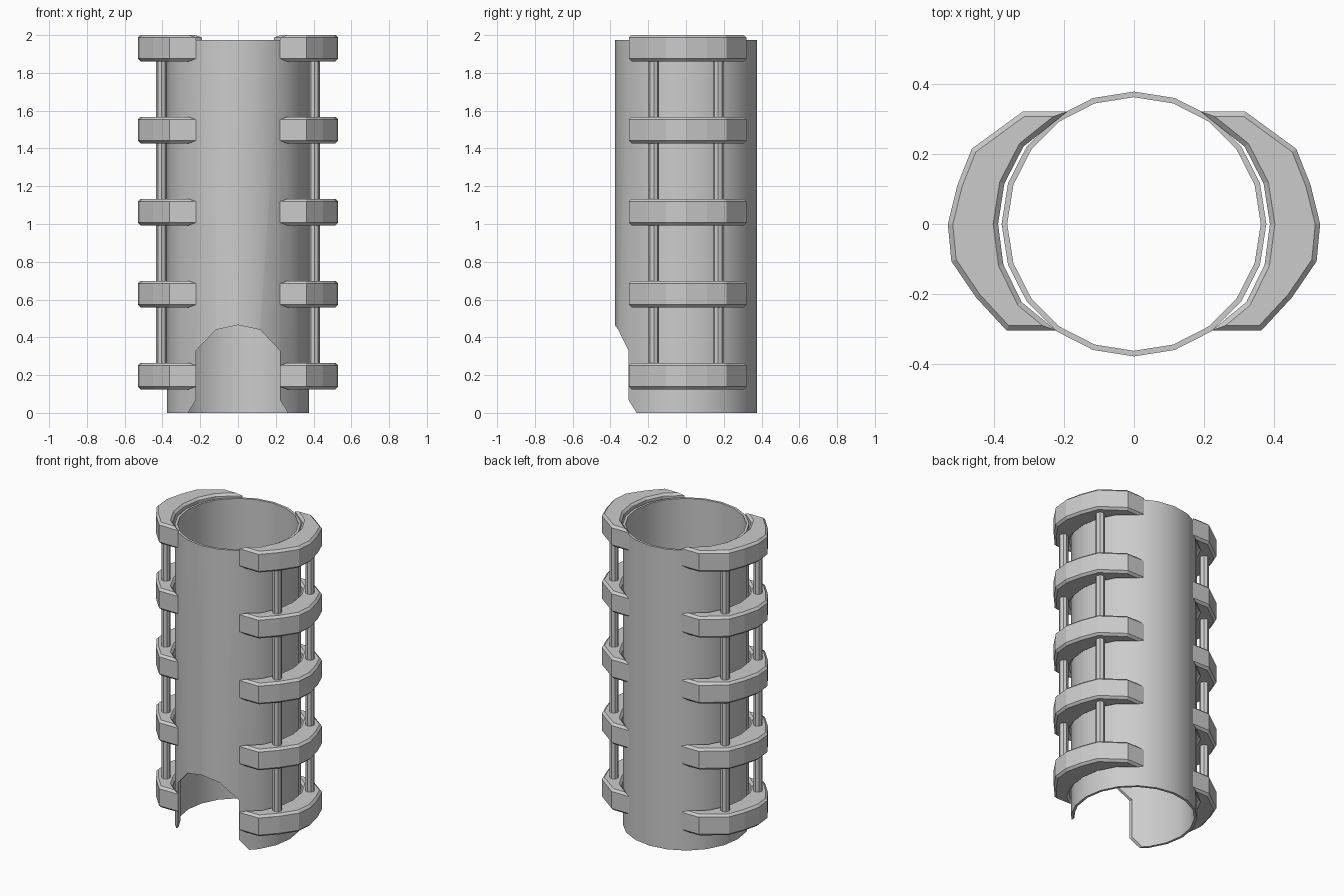
import bpy, bmesh, math

if "Cube" in bpy.data.objects:
    bpy.data.objects.remove(bpy.data.objects["Cube"])


def add_object(name, bm):
    bmesh.ops.recalc_face_normals(bm, faces=bm.faces)
    mesh = bpy.data.meshes.new(name)
    bm.to_mesh(mesh)
    bm.free()
    obj = bpy.data.objects.new(name, mesh)
    bpy.context.collection.objects.link(obj)
    return obj


def activate(obj):
    bpy.ops.object.select_all(action='DESELECT')
    obj.select_set(True)
    bpy.context.view_layer.objects.active = obj


def prism(points, offset):
    """Extrude a closed outline of 3D points along offset."""
    bm = bmesh.new()
    face = bm.faces.new([bm.verts.new(p) for p in points])
    new = bmesh.ops.extrude_face_region(bm, geom=[face], use_keep_orig=True)["geom"]
    bmesh.ops.translate(bm, vec=offset, verts=[g for g in new if isinstance(g, bmesh.types.BMVert)])
    bmesh.ops.recalc_face_normals(bm, faces=bm.faces)
    return bm


# Open 20-sided tube
SIDES, HEIGHT = 20, 1.975
bm = bmesh.new()
rings = []
for r, z in ((0.377, 0), (0.377, HEIGHT), (0.361, HEIGHT), (0.361, 0)):
    rings.append([bm.verts.new((r * math.sin(2 * math.pi * i / SIDES),
                                r * math.cos(2 * math.pi * i / SIDES), z)) for i in range(SIDES)])
for k in range(4):
    a, b = rings[k], rings[(k + 1) % 4]
    for i in range(SIDES):
        j = (i + 1) % SIDES
        bm.faces.new((a[i], a[j], b[j], b[i]))
tube = add_object("tube_wall", bm)

# Arched doorway cut through the front wall
half = [(0.295, -0.05), (0.265, 0), (0.222, 0.07), (0.222, 0.33), (0.117, 0.44)]
arch = half + [(0, 0.465)] + [(-x, z) for x, z in reversed(half)]
cutter = add_object("doorway_cutter", prism([(x, -0.6, z) for x, z in arch], (0, 0.6, 0)))
cutter.hide_render = True
mod = tube.modifiers.new("doorway", 'BOOLEAN')
mod.operation, mod.solver, mod.object = 'DIFFERENCE', 'EXACT', cutter
activate(tube)
bpy.ops.object.modifier_apply(modifier=mod.name)
bpy.data.objects.remove(cutter)
bpy.ops.object.shade_smooth_by_angle(angle=math.radians(30))

# Crescent brackets, five levels on each side
CRESCENT = [(0.19, 0.32), (0.317, 0.32), (0.462, 0.214), (0.503, 0.11), (0.53, 0),
            (0.52, -0.106), (0.45, -0.209), (0.363, -0.303), (0.222, -0.303),
            (0.32, -0.222), (0.372, -0.115), (0.387, 0), (0.369, 0.115), (0.315, 0.22)]
for level in range(5):
    z = 0.125 + level * 0.434
    for side, label in ((1, "right"), (-1, "left")):
        bm = prism([(side * x, y, z) for x, y in CRESCENT], (0, 0, 0.14))
        flat = [e for e in bm.edges if abs(e.verts[0].co.z - e.verts[1].co.z) < 1e-5]
        bmesh.ops.bevel(bm, geom=flat, offset=0.014, segments=1, affect='EDGES', profile=0.5)
        add_object(f"{label}_bracket_{level + 1}", bm)

# Thin upright rods running through the brackets
for side, label in ((1, "right"), (-1, "left")):
    for y, place in ((-0.17, "front"), (0.17, "back")):
        bpy.ops.mesh.primitive_cylinder_add(vertices=8, radius=0.028, depth=1.74,
                                            location=(side * 0.405, y, 1.06))
        rod = bpy.context.object
        rod.name = f"{label}_{place}_rod"
        bpy.ops.object.shade_flat()
